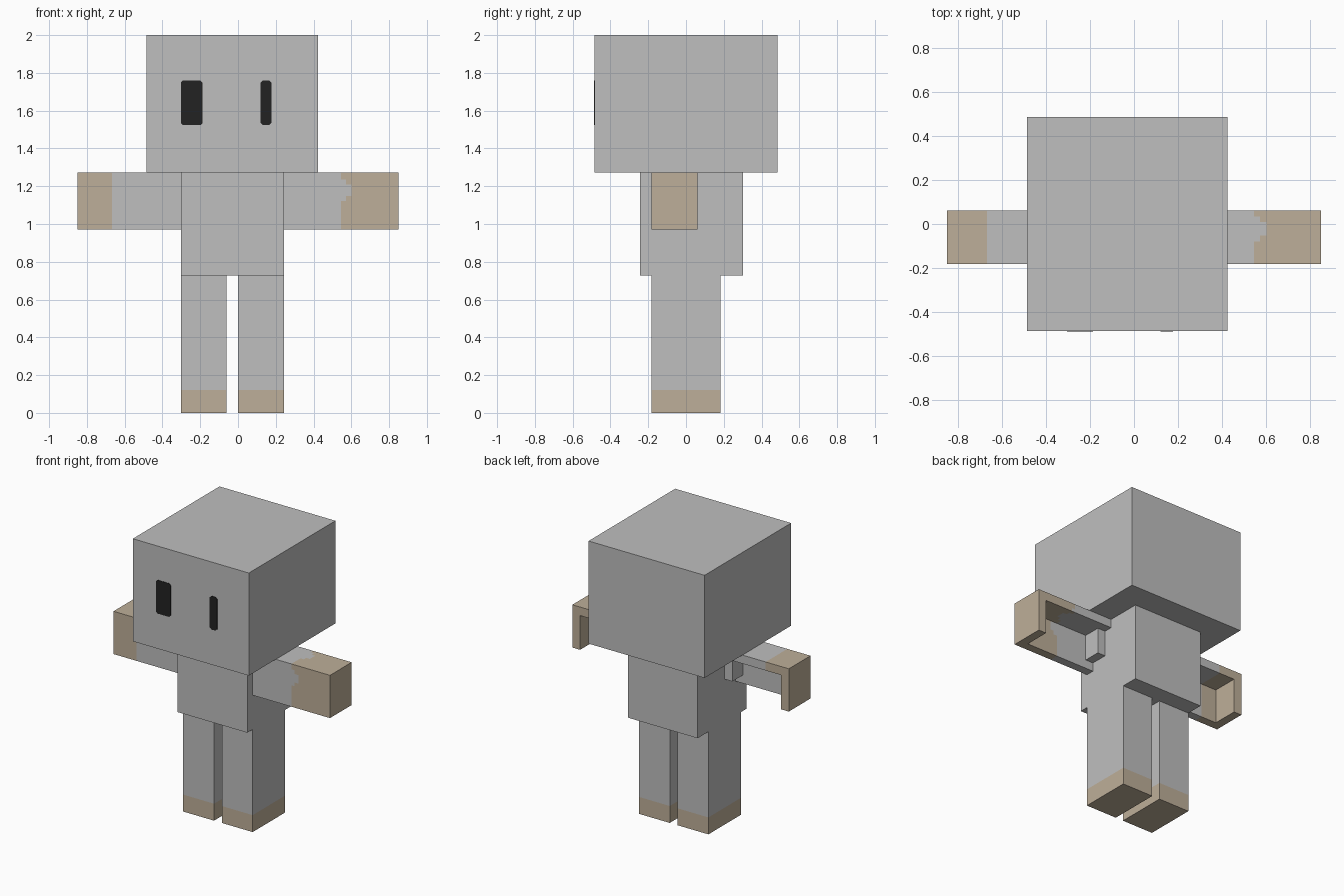
import bpy
import bmesh
from mathutils import Vector

U = 2 / 33  # one block of the modelling grid

old = bpy.data.objects.get("Cube")
if old:
    bpy.data.objects.remove(old, do_unlink=True)


def material(name, rgb):
    m = bpy.data.materials.new(name)
    m.use_nodes = True
    m.diffuse_color = (*rgb, 1)
    m.node_tree.nodes["Principled BSDF"].inputs["Base Color"].default_value = (*rgb, 1)
    return m


grey = material("light_grey", (0.521, 0.521, 0.521))
tan = material("tan", (0.515, 0.429, 0.319))
black = material("eye_black", (0.016, 0.016, 0.016))


def finish(name, bm, mats):
    bmesh.ops.recalc_face_normals(bm, faces=bm.faces)
    mesh = bpy.data.meshes.new(name)
    bm.to_mesh(mesh)
    bm.free()
    for m in mats:
        mesh.materials.append(m)
    ob = bpy.data.objects.new(name, mesh)
    bpy.context.collection.objects.link(ob)
    return ob


def prism(name, outline, depth, mats=(grey,), cuts=(), rule=None):
    """Extrude an outline by depth, slice it at (axis, position), colour faces by rule."""
    bm = bmesh.new()
    face = bm.faces.new([bm.verts.new(p) for p in outline])
    out = bmesh.ops.extrude_face_region(bm, geom=[face], use_keep_orig=True)
    moved = [g for g in out["geom"] if isinstance(g, bmesh.types.BMVert)]
    bmesh.ops.translate(bm, verts=moved, vec=depth)
    for axis, pos in cuts:
        normal = Vector((0, 0, 0))
        normal[axis] = 1
        bmesh.ops.bisect_plane(bm, geom=bm.verts[:] + bm.edges[:] + bm.faces[:],
                               plane_co=normal * pos, plane_no=normal)
    bmesh.ops.recalc_face_normals(bm, faces=bm.faces)
    if rule:
        for f in bm.faces:
            f.material_index = int(rule(f.calc_center_median(), f.normal))
    return finish(name, bm, mats)


def along_x(name, yz, x0, x1, **kw):
    outline = [(x0 * U, y * U, z * U) for y, z in yz]
    return prism(name, outline, ((x1 - x0) * U, 0, 0), **kw)


def rect(a0, a1, b0, b1):
    return [(a0, b0), (a1, b0), (a1, b1), (a0, b1)]


# Head and torso
along_x("head", rect(-8, 8, 21, 33), -8, 7)
along_x("torso", rect(-4, 5, 12, 21), -5, 4)

# Legs with tan feet
for side, x0 in (("right", -5), ("left", 0)):
    along_x(side + "_leg", rect(-3, 3, 0, 12), x0, x0 + 4, mats=(grey, tan),
            cuts=[(2, 0.12)], rule=lambda c, n: c.z < 0.12)

# Glove edges: the left one is scalloped, the right one straight
HAND, STEP, BUMP = 0.545, 0.572, 0.6
MID_Y, MID_Z = -0.022, 1.178
NEAR, FAR = 0.03, 0.057


def left_glove(c, n):
    d = abs(c.y - MID_Y) if abs(n.z) > 0.5 else abs(c.z - MID_Z)
    return c.x > (BUMP if d < NEAR else STEP if d < FAR else HAND)


def right_glove(c, n):
    return c.x < -0.667


left_cuts = [(0, x) for x in (HAND, STEP, BUMP)]
left_cuts += [(axis, mid + d) for axis, mid in ((1, MID_Y), (2, MID_Z))
              for d in (-FAR, -NEAR, NEAR, FAR)]

# Arms: top and front panels, a closed hand end and a core at the shoulder
panels = [(-3, 16), (-2, 16), (-2, 20), (1, 20), (1, 21), (-3, 21)]
for side, s, root, cuts, rule in (("left", 1, 4, left_cuts, left_glove),
                                  ("right", -1, -5, [(0, -0.667)], right_glove)):
    along_x(side + "_arm", panels, root, 13 * s, mats=(grey, tan), cuts=cuts, rule=rule)
    along_x(side + "_hand_end", rect(-3, 1, 16, 21), 13 * s, 14 * s, mats=(tan,))
    along_x(side + "_shoulder_core", rect(-2, 0, 17, 20), root, root + s)


# Eyes: thin plates with clipped corners
def eye(name, x0, x1, z0, z1, c=0.012):
    pts = [(x0 + c, z0), (x1 - c, z0), (x1, z0 + c), (x1, z1 - c),
           (x1 - c, z1), (x0 + c, z1), (x0, z1 - c), (x0, z0 + c)]
    prism(name, [(x, -8 * U, z) for x, z in pts], (0, -0.003, 0), mats=(black,))


eye("right_eye", -0.303, -0.187, 1.523, 1.76)
eye("left_eye", 0.12, 0.177, 1.523, 1.76)
